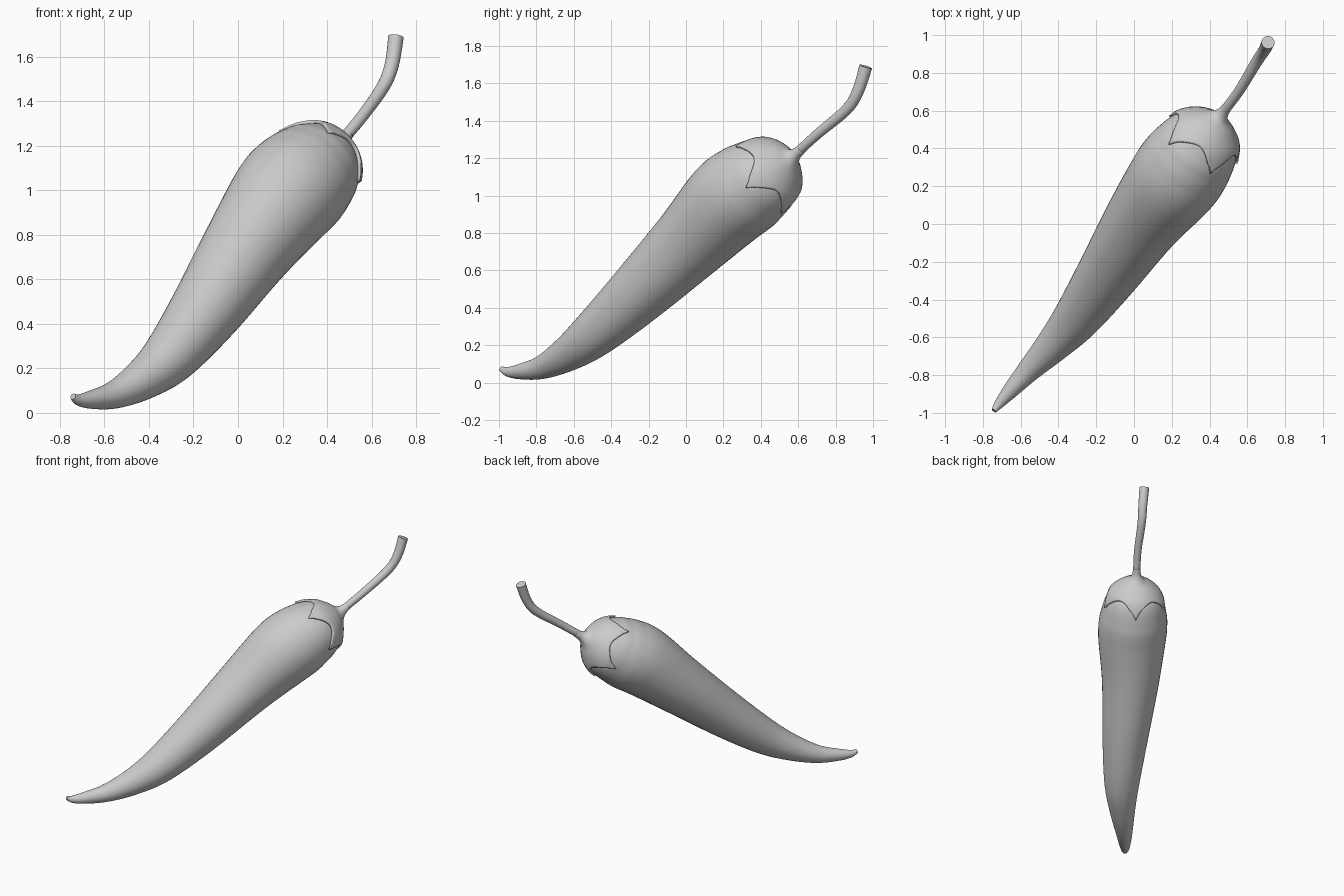
import bpy, bmesh, math
from mathutils import Vector

if "Cube" in bpy.data.objects:
    bpy.data.objects.remove(bpy.data.objects["Cube"])

# Rows are (distance along, sideways offset, height, radius);
# the pepper lies along the horizontal direction (0.6, 0.8).
BODY = [(-1.235, 0.0, .074, .014), (-1.19, 0.0, .058, .026), (-1.1, .006, .060, .042),
        (-.95, .02, .082, .063), (-.77, .042, .150, .093), (-.576, .056, .258, .126),
        (-.3, .048, .465, .163), (.046, .028, .750, .206), (.3, .03, .960, .244),
        (.42, .028, 1.035, .245), (.50, .027, 1.080, .230), (.56, .026, 1.113, .212),
        (.62, .025, 1.148, .177), (.67, .024, 1.175, .12), (.70, .023, 1.19, .06)]
CALYX = [(.53, .027, 1.097, .236), (.57, .026, 1.119, .222), (.61, .026, 1.142, .202),
         (.65, .025, 1.165, .168), (.69, .024, 1.187, .112), (.72, .023, 1.203, .058),
         (.75, .023, 1.222, .033), (.79, .023, 1.25, .026)]
STEM = [(.70, .023, 1.185, .026), (.78, .023, 1.245, .026), (.904, .022, 1.335, .027),
        (1.078, .004, 1.462, .03), (1.15, 0.0, 1.56, .032), (1.195, -.009, 1.69, .035)]


def sample(rows, u):
    """Catmull-Rom point and radius at row position u."""
    i = min(max(int(u), 0), len(rows) - 2)
    f = u - i
    p = [rows[min(max(i + k, 0), len(rows) - 1)] for k in (-1, 0, 1, 2)]
    v = [.5 * (2 * b + (c - a) * f + (2 * a - 5 * b + 4 * c - d) * f * f
               + (3 * b - a - 3 * c + d) * f ** 3) for a, b, c, d in zip(*p)]
    return Vector((.6 * v[0] + .8 * v[1], .8 * v[0] - .6 * v[1], v[2])), v[3]


def surface(rows, u, ang):
    top = len(rows) - 1
    c, r = sample(rows, u)
    t = (sample(rows, min(u + .1, top))[0] - sample(rows, max(u - .1, 0))[0]).normalized()
    side = t.cross(Vector((0, 0, 1))).normalized()
    return c + r * (math.cos(ang) * side + math.sin(ang) * side.cross(t))


def loft(name, rows, rings, sides, start=lambda a: 0.0, cap=True):
    bm = bmesh.new()
    top = len(rows) - 1
    grid = []
    for k in range(rings + 1):
        ring = []
        for j in range(sides):
            a = 2 * math.pi * j / sides - math.pi / 2
            u0 = start(a)
            ring.append(bm.verts.new(surface(rows, u0 + (top - u0) * k / rings, a)))
        grid.append(ring)
    for lo, hi in zip(grid, grid[1:]):
        for j in range(sides):
            n = (j + 1) % sides
            bm.faces.new((lo[j], lo[n], hi[n], hi[j]))
    if cap:
        bm.faces.new(grid[0])
        bm.faces.new(grid[-1])
    bmesh.ops.recalc_face_normals(bm, faces=bm.faces)
    me = bpy.data.meshes.new(name)
    bm.to_mesh(me)
    bm.free()
    ob = bpy.data.objects.new(name, me)
    bpy.context.collection.objects.link(ob)
    bpy.context.view_layer.objects.active = ob
    bpy.ops.object.select_all(action='DESELECT')
    ob.select_set(True)
    bpy.ops.object.shade_smooth_by_angle(angle=math.radians(50))
    return ob


# Tapered, curved fruit
loft("pepper_body", BODY, 84, 48)

# Five-pointed leafy cap, with one point at the underside
def scallop(a):
    return .35 + 2.15 * abs(math.sin(2.5 * (a + math.pi / 2))) ** .75

calyx = loft("calyx", CALYX, 20, 80, scallop, cap=False)
# make sure the normals face outward before thickening inward
me = calyx.data
f = me.polygons[len(me.polygons) // 2]
if f.normal.dot(f.center - Vector((.39, .48, 1.14))) < 0:
    me.flip_normals()
thick = calyx.modifiers.new("thickness", 'SOLIDIFY')
thick.thickness = .018
thick.offset = -1

# Bent stalk with a blunt cut end
loft("stem", STEM, 30, 20)
